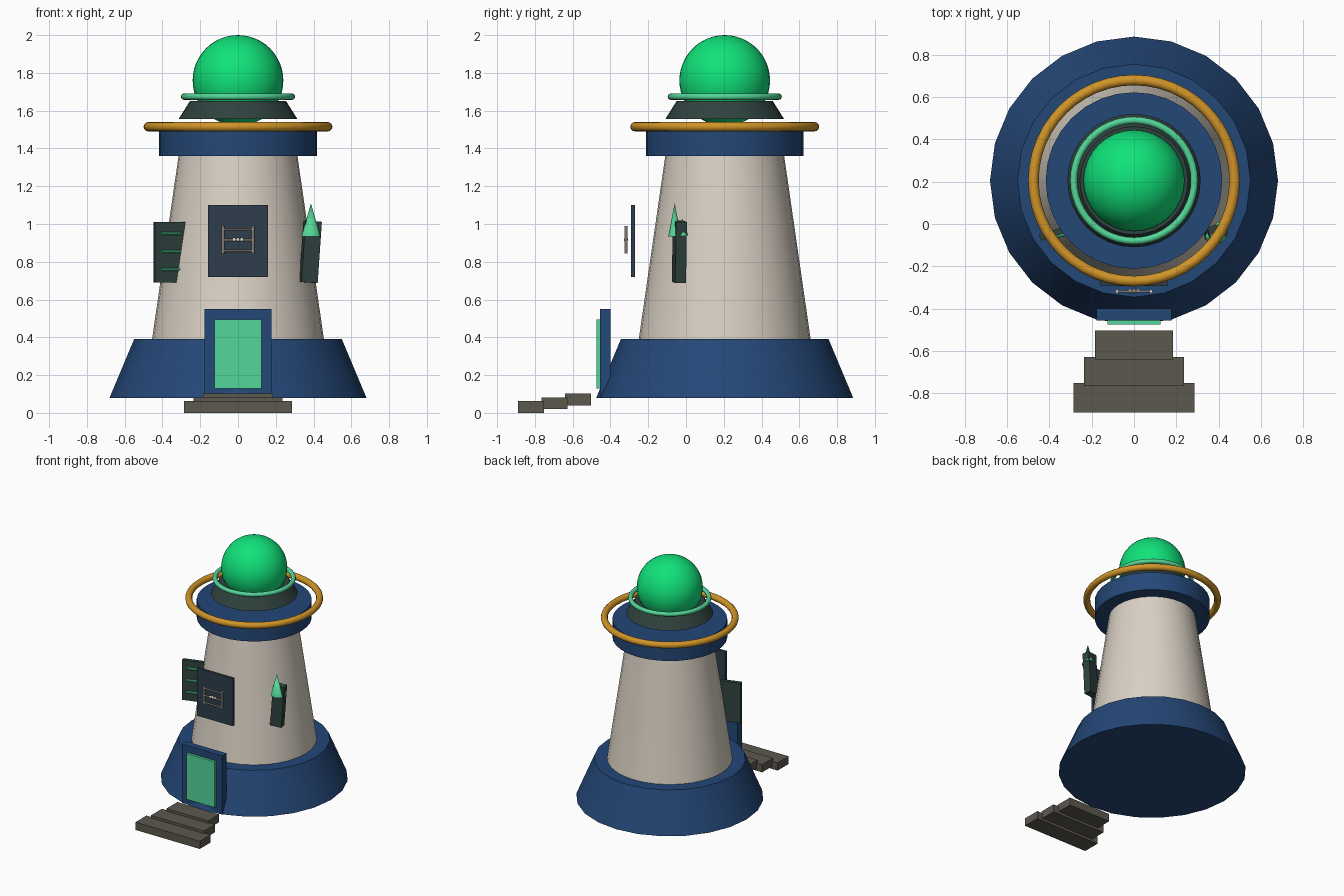
import bpy
from math import radians, pi
from mathutils import Vector

cube = bpy.data.objects.get("Cube")
if cube:
    bpy.data.objects.remove(cube, do_unlink=True)

CY = 0.205  # tower axis


def material(name, rgb):
    lin = [((c / 255 + 0.055) / 1.055) ** 2.4 for c in rgb] + [1]
    m = bpy.data.materials.new(name)
    m.use_nodes = True
    m.diffuse_color = lin
    m.node_tree.nodes["Principled BSDF"].inputs["Base Color"].default_value = lin
    return m


navy = material("navy blue", (36, 71, 119))
stone = material("pale stone", (218, 209, 196))
gold = material("gold", (208, 148, 40))
dome_green = material("bright green", (16, 226, 122))
mint = material("mint green", (84, 214, 152))
dark = material("dark green grey", (47, 66, 62))
slate = material("slate", (46, 61, 75))
step_grey = material("step grey", (92, 88, 79))
ivory = material("ivory", (228, 218, 203))


def finish(name, mat, smooth=True):
    ob = bpy.context.object
    ob.name = name
    ob.data.materials.append(mat)
    if smooth:
        bpy.ops.object.shade_smooth_by_angle(angle=radians(35))
    return ob


def cone(name, mat, z0, z1, r0, r1, x=0, y=CY, sides=32):
    bpy.ops.mesh.primitive_cone_add(vertices=sides, radius1=r0, radius2=r1,
                                    depth=z1 - z0, location=(x, y, (z0 + z1) / 2))
    return finish(name, mat)


def box(name, mat, x, y, z, rot=(0, 0, 0)):
    """x, y and z are (low, high) ranges."""
    mid = [(a + b) / 2 for a, b in (x, y, z)]
    bpy.ops.mesh.primitive_cube_add(size=1, location=mid, rotation=rot)
    bpy.context.object.scale = [b - a for a, b in (x, y, z)]
    bpy.ops.object.transform_apply(location=False, rotation=False, scale=True)
    return finish(name, mat, False)


def ring(name, mat, z, major, minor):
    bpy.ops.mesh.primitive_torus_add(major_segments=48, minor_segments=12, location=(0, CY, z),
                                     major_radius=major, minor_radius=minor)
    finish(name, mat)


def rod(name, mat, a, b, radius):
    a, b = Vector(a), Vector(b)
    bpy.ops.mesh.primitive_cylinder_add(vertices=10, radius=radius, depth=(b - a).length,
                                        location=(a + b) / 2,
                                        rotation=(b - a).to_track_quat('Z', 'Y').to_euler())
    finish(name, mat)


def ball(name, mat, centre, radius, segments, rings):
    bpy.ops.mesh.primitive_uv_sphere_add(segments=segments, ring_count=rings,
                                         radius=radius, location=centre)
    finish(name, mat)


# Tower body and dome
cone("base_skirt", navy, 0.08, 0.39, 0.68, 0.55, sides=24)
cone("tower_wall", stone, 0.3, 1.4, 0.468, 0.309)
cone("top_collar", navy, 1.36, 1.505, 0.417, 0.417)
ring("gold_ring", gold, 1.515, 0.475, 0.025)
cone("dome_mount", dark, 1.555, 1.65, 0.315, 0.255)
ring("dome_ring", mint, 1.674, 0.285, 0.017)
ball("dome", dome_green, (0, CY, 1.76), 0.24, 32, 24)

# Doorway and steps
box("door_frame", navy, (-0.178, 0.178), (-0.455, -0.4), (0.08, 0.55))
box("door", mint, (-0.125, 0.125), (-0.475, -0.45), (0.13, 0.495))
for i in range(3):
    w = 0.285 - 0.05 * i
    y = -0.89 + 0.125 * i
    z = 0.02 * i
    box(f"step_{i + 1}", step_grey, (-w, w), (y, y + 0.138), (z, z + 0.062))

# Front panel with a counting frame
box("front_panel", slate, (-0.158, 0.158), (-0.292, -0.27), (0.72, 1.1))
fy = -0.318
for side in (-1, 1):
    rod("frame_post", ivory, (side * 0.08, fy, 0.845), (side * 0.08, fy, 0.99), 0.008)
for z in (0.858, 0.915, 0.972):
    rod("frame_bar", ivory, (-0.08, fy, z), (0.08, fy, z), 0.005)
for x in (-0.02, 0, 0.02):
    ball("frame_bead", ivory, (x, fy, 0.917), 0.011, 10, 6)

# Striped plaque on the -x side
turn = radians(17)
plaque = box("striped_plaque", dark, (-0.448, -0.272), (-0.053, -0.023), (0.69, 1.01), (0, 0, turn))
along = Vector((1, 0, 0))
along.rotate(plaque.rotation_euler)
out = Vector((0, -0.02, 0))
out.rotate(plaque.rotation_euler)
for z in (0.76, 0.855, 0.95):
    mid = Vector((plaque.location.x, plaque.location.y, z)) + out
    rod("plaque_stripe", mint, mid - along * 0.052, mid + along * 0.052, 0.008)

# Leaning pillar with pointed tips on the +x side
box("pillar", dark, (0.34, 0.428), (-0.064, -0.006), (0.69, 1.015), (0, radians(4), radians(12)))
cone("tall_tip", mint, 0.935, 1.11, 0.05, 0, 0.386, -0.06, 12).scale = (1, 0.68, 1)
cone("short_tip", mint, 0.94, 1.03, 0.03, 0, 0.408, -0.018, 12)
